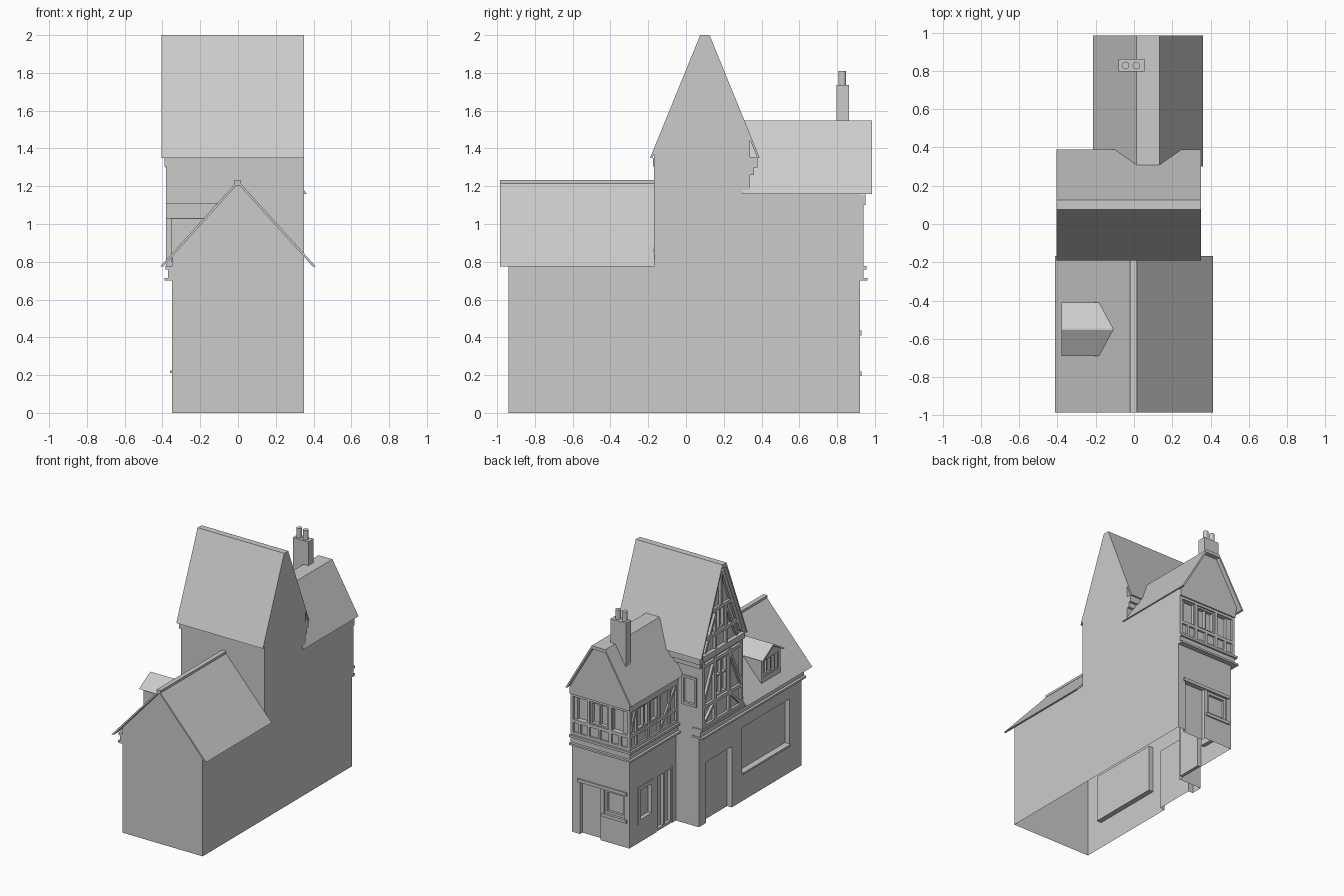
import bpy, bmesh, math
from mathutils import Vector

if "Cube" in bpy.data.objects:
    bpy.data.objects.remove(bpy.data.objects["Cube"])

grey = bpy.data.materials.new("plain grey")
grey.diffuse_color = (0.6, 0.6, 0.6, 1)
grey.use_nodes = True
grey.node_tree.nodes["Principled BSDF"].inputs["Base Color"].default_value = grey.diffuse_color


# A part is (axis, profile, start, end): a profile extruded along an axis
def rect(axis, u0, u1, v0, v1, a, b):
    return (axis, [(u0, v0), (u1, v0), (u1, v1), (u0, v1)], a, b)


def box(x0, x1, y0, y1, z0, z1):
    return rect('z', x0, x1, y0, y1, z0, z1)


def strip(axis, p, q, w, a, b):
    """Timber from p to q on a wall plane."""
    p, q = Vector(p), Vector(q)
    d = (q - p).normalized()
    n = Vector((-d.y, d.x)) * w / 2
    return (axis, [tuple(p - n), tuple(q - n), tuple(q + n), tuple(p + n)], a, b)


def frame(axis, u0, u1, v0, v1, a, b, w=0.015, bars=0, rails=()):
    """Window frame with upright bars and cross rails."""
    out = [rect(axis, u0, u0 + w, v0, v1, a, b), rect(axis, u1 - w, u1, v0, v1, a, b),
           rect(axis, u0 + w, u1 - w, v0, v0 + w, a, b), rect(axis, u0 + w, u1 - w, v1 - w, v1, a, b)]
    for i in range(bars):
        u = u0 + (u1 - u0) * (i + 1) / (bars + 1)
        out.append(rect(axis, u - w / 3, u + w / 3, v0, v1, a, b))
    return out + [rect(axis, u0, u1, v - w / 3, v + w / 3, a, b) for v in rails]


def roof(axis, centre, half, ridge, z0, z1, t, a, b):
    """Hollow pitched roof with a flat ridge."""
    s = t * (half - ridge) / (z1 - z0)
    pts = [(-half, z0), (-ridge, z1), (ridge, z1), (half, z0),
           (half - s, z0), (ridge, z1 - t), (-ridge, z1 - t), (s - half, z0)]
    return (axis, [(centre + u, z) for u, z in pts], a, b)


def make(name, parts):
    bm = bmesh.new()
    place = {'x': lambda u, v, t: (t, u, v), 'y': lambda u, v, t: (u, t, v),
             'z': lambda u, v, t: (u, v, t)}
    for axis, prof, a, b in parts:
        rings = [[bm.verts.new(place[axis](u, v, t)) for u, v in prof] for t in (a, b)]
        n = len(prof)
        bm.faces.new(rings[0])
        bm.faces.new(rings[1])
        for i in range(n):
            j = (i + 1) % n
            bm.faces.new([rings[0][i], rings[0][j], rings[1][j], rings[1][i]])
    bmesh.ops.recalc_face_normals(bm, faces=bm.faces)
    me = bpy.data.meshes.new(name)
    bm.to_mesh(me)
    bm.free()
    me.materials.append(grey)
    ob = bpy.data.objects.new(name, me)
    bpy.context.collection.objects.link(ob)
    return ob


def cut(ob, parts):
    """Sink window and door recesses into a wall block."""
    cutter = make("recess_cutter", parts)
    cutter.hide_render = True
    mod = ob.modifiers.new("recess", 'BOOLEAN')
    mod.operation, mod.solver, mod.object = 'DIFFERENCE', 'EXACT', cutter
    bpy.context.view_layer.objects.active = ob
    bpy.ops.object.modifier_apply(modifier=mod.name)
    bpy.data.objects.remove(cutter)


# Ground storey, open underneath
ground = make("ground_storey", [('z', [(-.35, -.94), (.35, -.94), (.35, .92), (-.15, .92),
                                       (-.15, .34), (-.35, .34)], 0, .775)])
cut(ground, [box(-.4, -.31, -.79, -.20, .22, .58),     # shop window
             box(-.4, -.31, -.07, .25, -.1, .48),      # tower door
             box(-.2, -.12, .62, .82, .15, .44),       # back wing side window
             box(-.2, -.12, .38, .58, -.1, .45),       # back wing side door
             box(.10, .28, .89, 1, -.1, .41),          # back door
             box(-.11, .07, .89, 1, .22, .41)])        # back window
bm = bmesh.new()
bm.from_mesh(ground.data)
bmesh.ops.delete(bm, geom=[f for f in bm.faces if f.calc_center_median().z < .001], context='FACES')
bm.to_mesh(ground.data)
bm.free()

# Trim around ground storey openings
make("back_lintel", [box(-.13, .30, .91, .93, .41, .435)])
make("back_window_sill", [box(-.13, .085, .91, .93, .195, .22)])
make("ground_window_frames", frame('y', -.11, .07, .22, .41, .89, .91, .02)
     + frame('x', .62, .82, .15, .44, -.155, -.125, .03)
     + frame('x', .38, .58, 0, .45, -.145, -.12, .02, 1))
make("shop_window_sill", [box(-.36, -.31, -.79, -.20, .21, .225)])

# Stepped moulding between storeys
bands = [(.70, .715, .04), (.715, .76, .02), (.76, .778, .035)]
make("front_moulding", [box(-.35 - d, -.3, -.94, .34 + d / 4, a, b) for a, b, d in bands])
make("back_moulding", [box(-.15 - d, .35, .34, .92 + d, a, b) for a, b, d in bands])

# Front wing gable and roof
make("front_wing_gable", [('y', [(-.35, .775), (.35, .775), (.35, .828), (0, 1.215), (-.35, .828)],
                           -.94, -.17)])
make("front_wing_roof", [roof('y', 0, .412, .008, .775, 1.222, .018, -.985, -.168)])
make("front_wing_ridge", [rect('y', -.02, .016, 1.215, 1.233, -.985, -.168)])

# Dormer
dormer = make("dormer_walls", [('x', [(-.67, .8), (-.43, .8), (-.43, 1.03), (-.55, 1.09), (-.67, 1.03)],
                                -.355, -.15)])
cut(dormer, [box(-.4, -.335, -.645, -.455, .88, 1.02)])
make("dormer_window", frame('x', -.645, -.455, .88, 1.02, -.352, -.335, .015, 3))
make("dormer_roof", [roof('x', -.55, .14, .003, 1.028, 1.11, .015, -.38, -.10)])

# Tower upper storey
tower = make("tower_upper_walls", [('x', [(-.17, .775), (.34, .775), (.34, 1.455), (.12, 1.985),
                                          (.08, 1.985), (-.17, 1.385)], -.36, .35)])
cut(tower, [box(-.4, -.34, .01, .16, .96, 1.25),
            box(-.4, -.34, .045, .155, 1.48, 1.645),
            box(-.325, -.215, .32, .4, .95, 1.16)])
make("tower_roof", [roof('x', .10, .29, .025, 1.35, 2.0, .03, -.405, .35)])
make("tower_eaves_corbels", [box(-.375, .35, .33, .36, 1.26, 1.30),
                             box(-.385, .35, .33, .378, 1.30, 1.355)])
make("tower_windows", frame('x', .01, .16, .96, 1.25, -.365, -.34, .015, 1, [1.12])
     + frame('x', .045, .155, 1.48, 1.645, -.365, -.34, .012, 1)
     + frame('y', -.335, -.205, .94, 1.17, .33, .352, .018))

# Tower timber frame
X0, X1 = -.38, -.35
timber = [rect('x', y - .013, y + .013, .778, 1.31, X0, X1) for y in (-.157, -.005, .175, .327)]
timber += [rect('x', -.17, .34, a, b, X0, X1) for a, b in ((.778, .80), (.93, .955), (1.25, 1.275))]
timber += [rect('x', -.175, .345, 1.305, 1.35, -.39, X1)]
for s in (-1, 1):
    c = .085
    timber += [strip('x', (c + s * .235, .96), (c + s * .10, 1.25), .02, X0, X1),
               strip('x', (c + s * .235, .80), (c + s * .10, .93), .018, X0, X1)]
    g = .10
    timber += [strip('x', (g + s * .245, 1.38), (g + s * .02, 1.93), .028, X0, X1),
               strip('x', (g + s * .20, 1.36), (g + s * .07, 1.62), .018, X0, X1),
               rect('x', g + s * .065 - .01, g + s * .065 + .01, 1.35, 1.66, X0, X1)]
timber += [rect('x', -.12, .31, 1.455, 1.48, X0, X1), rect('x', -.03, .23, 1.645, 1.67, X0, X1),
           rect('x', .09, .11, 1.66, 1.93, X0, X1)]
make("tower_timber_frame", timber)

# Back wing upper storey
back = make("back_wing_upper_walls", [box(-.155, .35, .33, .925, .775, 1.165)])
cut(back, [box(.02, .18, .90, 1, .90, 1.08), box(-.2, -.13, .58, .84, .90, 1.08),
           box(.21, .30, .90, 1, .90, 1.08), box(-.10, -.01, .90, 1, .90, 1.08)])
make("back_wing_gable", [('y', [(-.17, 1.10), (.35, 1.10), (.35, 1.15), (.135, 1.53), (.015, 1.53),
                                (-.18, 1.19)], .34, .95)])
make("back_wing_roof", [roof('y', .0735, .288, .06, 1.16, 1.548, .025, .30, .985)])
make("back_wing_windows", frame('y', .02, .18, .90, 1.08, .90, .93, .012, 1)
     + frame('x', .58, .84, .90, 1.08, -.16, -.135, .012, 2))

# Back wing timber frame: back face, then left face
Y0, Y1 = .915, .94
timber = [rect('y', x - .012, x + .012, .778, 1.11, Y0, Y1) for x in (-.158, .005, .195, .338)]
timber += [rect('y', -.17, .35, a, b, Y0, Y1) for a, b in ((.778, .80), (.875, .90), (1.08, 1.11))]
timber += [rect('y', x - .01, x + .01, .79, .89, Y0, Y1) for x in (-.08, .1, .27)]
timber += [rect('x', y - .012, y + .012, .778, 1.11, -.17, -.145) for y in (.352, .44, .57, .71, .85, .928)]
timber += [rect('x', .34, .94, a, b, -.17, -.145) for a, b in ((.778, .80), (.875, .90), (1.08, 1.11))]
timber += [strip('x', (.36, 1.08), (.56, .80), .02, -.168, -.145),
           strip('x', (.86, 1.08), (.925, .90), .016, -.168, -.145)]
make("back_wing_timber_frame", timber)

# Chimney with two pots
make("chimney", [box(-.08, .055, .797, .863, 1.36, 1.735)])
make("chimney_pots", [('z', [(cx + .02 * math.cos(i * math.pi / 6), .828 + .02 * math.sin(i * math.pi / 6))
                             for i in range(12)], 1.73, 1.81) for cx in (-.045, .012)])
